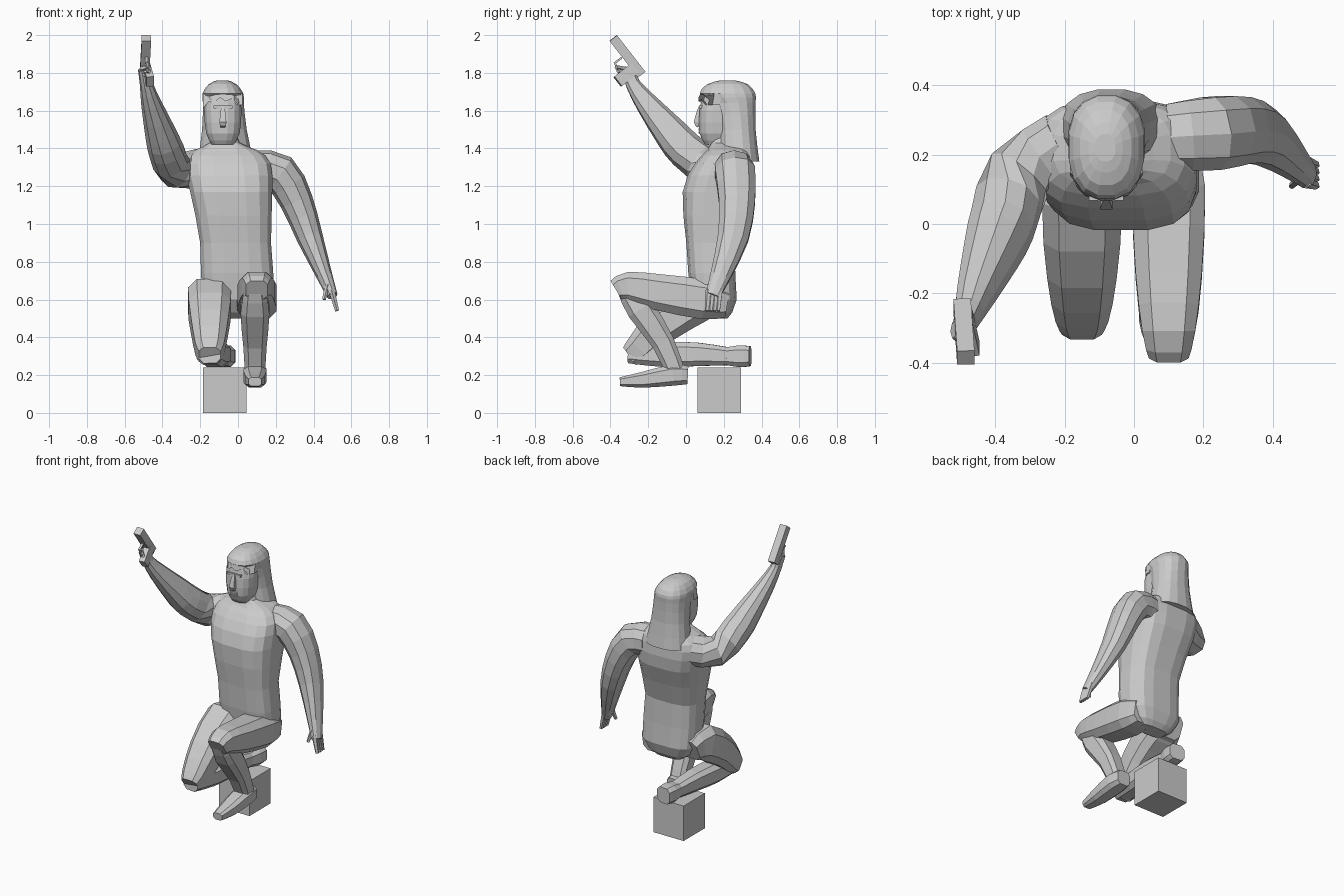
import bpy, bmesh, math
from mathutils import Vector, Matrix

default = bpy.data.objects.get("Cube")
if default:
    bpy.data.objects.remove(default, do_unlink=True)

grey = bpy.data.materials.new("plain grey")
grey.use_nodes = True
tone = (.6, .6, .6, 1)
grey.diffuse_color = tone
grey.node_tree.nodes["Principled BSDF"].inputs["Base Color"].default_value = tone

X, Y, Z = Matrix.Identity(3)


def finish(name, bm):
    bmesh.ops.recalc_face_normals(bm, faces=bm.faces)
    mesh = bpy.data.meshes.new(name)
    bm.to_mesh(mesh)
    bm.free()
    mesh.materials.append(grey)
    part = bpy.data.objects.new(name, mesh)
    bpy.context.collection.objects.link(part)


def skin(name, rings):
    """Joins rings of points with quads and caps both ends."""
    bm = bmesh.new()
    rings = [[bm.verts.new(point) for point in ring] for ring in rings]
    for lower, upper in zip(rings, rings[1:]):
        for k in range(len(lower)):
            bm.faces.new((lower[k - 1], lower[k], upper[k], upper[k - 1]))
    bm.faces.new(rings[0])
    bm.faces.new(rings[-1])
    finish(name, bm)


def refine(rows):
    """Adds a spline midpoint between neighbouring rows."""
    rows = [Vector(row) for row in rows]
    padded = [rows[0]] + rows + [rows[-1]]
    result = [rows[0]]
    for before, start, end, after in zip(padded, padded[1:], padded[2:], padded[3:]):
        result += [(start + end) * .5 + (start + end - before - after) / 16, end]
    return result


def outline(centre, u, v, sides, power):
    """Rounded-box cross-section; a lower power is boxier."""
    ring = []
    for k in range(sides):
        angle = math.tau * (k + .5) / sides
        c, s = math.cos(angle), math.sin(angle)
        c = math.copysign(abs(c) ** power, c)
        s = math.copysign(abs(s) ** power, s)
        ring.append(centre + u * c + v * s)
    return ring


def column(name, rows, x, power):
    """Level rings from (height, y, half width, half depth) at x(height)."""
    skin(name, [outline(Vector((x(z), y, z)), X * width, Y * depth, 16, power)
                for z, y, width, depth in refine(rows)])


def limb(name, rows, across, thin=1, sides=10, power=.9):
    """Tube through (x, y, z, radius), flattening to the thin ratio at its end."""
    rows = refine(rows)
    centres = [row.to_3d() for row in rows]
    last = len(rows) - 1
    rings = []
    for i, row in enumerate(rows):
        tangent = (centres[min(i + 1, last)] - centres[max(i - 1, 0)]).normalized()
        u = (across - tangent * across.dot(tangent)).normalized()
        ratio = 1 + (thin - 1) * i / last
        rings.append(outline(centres[i], u * row[3], tangent.cross(u) * row[3] * ratio,
                             sides, power))
    skin(name, rings)


def leg_part(name, x, rows, thin=1, lean=0):
    """Boxy limb in a plane of (y, z, radius), drifting sideways by lean."""
    limb(name, [(x + lean * y, y, z, radius) for y, z, radius in rows],
         X, thin, sides=8, power=.6)


def block(name, centre, size, along=Y):
    """Box whose local y runs along the given direction."""
    bm = bmesh.new()
    bmesh.ops.create_cube(bm, size=1)
    along = Vector(along).normalized()
    side = (X - along * X.dot(along)).normalized()
    turn = Matrix((side, along, side.cross(along))).transposed()
    scale = Matrix.Diagonal(size)
    bmesh.ops.transform(bm, matrix=(turn @ scale).to_4x4(), verts=bm.verts)
    bmesh.ops.translate(bm, vec=Vector(centre), verts=bm.verts)
    finish(name, bm)


# Pedestal block
block("pedestal", (-.07, .175, .12), (.23, .23, .24))

# Torso, from seat to neck, leaning slightly towards the raised arm
column("torso", [
    (.5, .17, .1, .05), (.6, .15, .19, .12), (.9, .13, .19, .13),
    (1.17, .165, .22, .185), (1.32, .2, .23, .155), (1.39, .22, .17, .11),
    (1.43, .21, .08, .08), (1.5, .21, .07, .07)],
    lambda z: -.08 * (z - .5) ** 2, power=.65)

# Head and long hair
head_x = -.08
column("head", [(1.42, .16, .06, .06), (1.48, .17, .09, .1), (1.6, .17, .1, .1),
                (1.7, .2, .09, .11)], lambda z: head_x, power=.8)
column("hair", [(1.33, .28, .15, .11), (1.5, .27, .12, .1), (1.64, .25, .11, .12),
                (1.69, .22, .11, .15), (1.74, .22, .075, .11), (1.76, .22, .03, .04)],
       lambda z: head_x + (1.7 - z) * .04, power=.85)

# Ragged fringe across the forehead
teeth, roots = [], []
for k in range(8):
    side = k / 3.5 - 1
    x, y = head_x + side * .105, .065 + side ** 2 * .075
    teeth.append(Vector((x, y, 1.65 + k % 2 * .02 - side ** 2 * .04)))
    roots.append(Vector((x, y + .01, 1.69)))
fringe = teeth + roots[::-1]
skin("fringe", [fringe, [point + Y * .04 for point in fringe]])

# Face
limb("nose", [(head_x, .07, 1.52, .015), (head_x, .06, 1.54, .025),
              (head_x, .075, 1.62, .012)], X, sides=4)
block("brow", (head_x, .083, 1.62), (.1, .03, .015))
for label, height in (("upper_lip", 1.5), ("lower_lip", 1.485)):
    block(label, (head_x, .075, height), (.05, .02, .01))

# Lowered left arm and hand
limb("left_arm", [
    (.1, .25, 1.29, .1), (.22, .26, 1.27, .11), (.31, .27, 1.12, .1),
    (.38, .25, .93, .085), (.46, .18, .72, .055), (.5, .14, .62, .04)], Y, thin=.7)
for k in range(4):
    y = .11 + k * .02
    limb("left_finger", [(.495, y + .01, .65, .017), (.525, y, .54, .011)], Y, sides=5)
limb("left_thumb", [(.475, .13, .68, .015), (.455, .11, .6, .01)], Y, sides=5)

# Raised right arm and hand
limb("right_arm", [
    (-.2, .23, 1.3, .1), (-.33, .14, 1.285, .1), (-.38, 0, 1.39, .1),
    (-.41, -.08, 1.48, .09), (-.46, -.21, 1.64, .06), (-.485, -.28, 1.74, .04),
    (-.5, -.31, 1.82, .035)], Y, thin=.85)
for k in range(3):
    knuckle = Vector((-.51, -.3, 1.78)) + Vector((0, -.01, .02)) * k
    tip = knuckle + Vector((.04, -.05, .01))
    limb("right_finger", [(*knuckle, .015), (*tip, .012)], Z, sides=5)

# Pistol, aimed up and forward
aim = Vector((.01, -.14, .18))
block("pistol_slide", (-.49, -.31, 1.888), (.05, .245, .05), aim)
block("pistol_grip", (-.475, -.315, 1.79), (.04, .12, .065), (.02, -.09, -.07))
block("trigger_guard_front", (-.485, -.36, 1.865), (.015, .05, .01), (0, -.8, -.6))
block("trigger_guard_base", (-.48, -.37, 1.835), (.015, .05, .01), (0, .3, -.9))

# Left leg, knee raised and foot planted
leg_part("left_thigh", .1, [(.22, .58, .08), (.1, .6, .11), (-.15, .64, .1),
                            (-.31, .67, .08), (-.37, .65, .06)])
leg_part("left_shin", .09, [(-.31, .66, .06), (-.24, .55, .08), (-.12, .37, .065),
                            (-.05, .2, .055)], thin=.95)
leg_part("left_foot", .09, [(.01, .2, .05), (-.07, .2, .065), (-.23, .175, .055),
                            (-.35, .165, .035)], thin=.7)

# Right leg, kneeling with the shin folded back over the pedestal
leg_part("right_thigh", -.15, [(.19, .58, .08), (.08, .6, .12), (-.12, .47, .105),
                               (-.25, .34, .08), (-.3, .3, .06)])
leg_part("right_shin", -.11, [(-.3, .32, .06), (-.12, .31, .07), (.06, .31, .065),
                              (.22, .3, .05)], lean=.13)
leg_part("right_foot", -.11, [(.2, .3, .045), (.28, .3, .06), (.34, .3, .055)], lean=.13)
